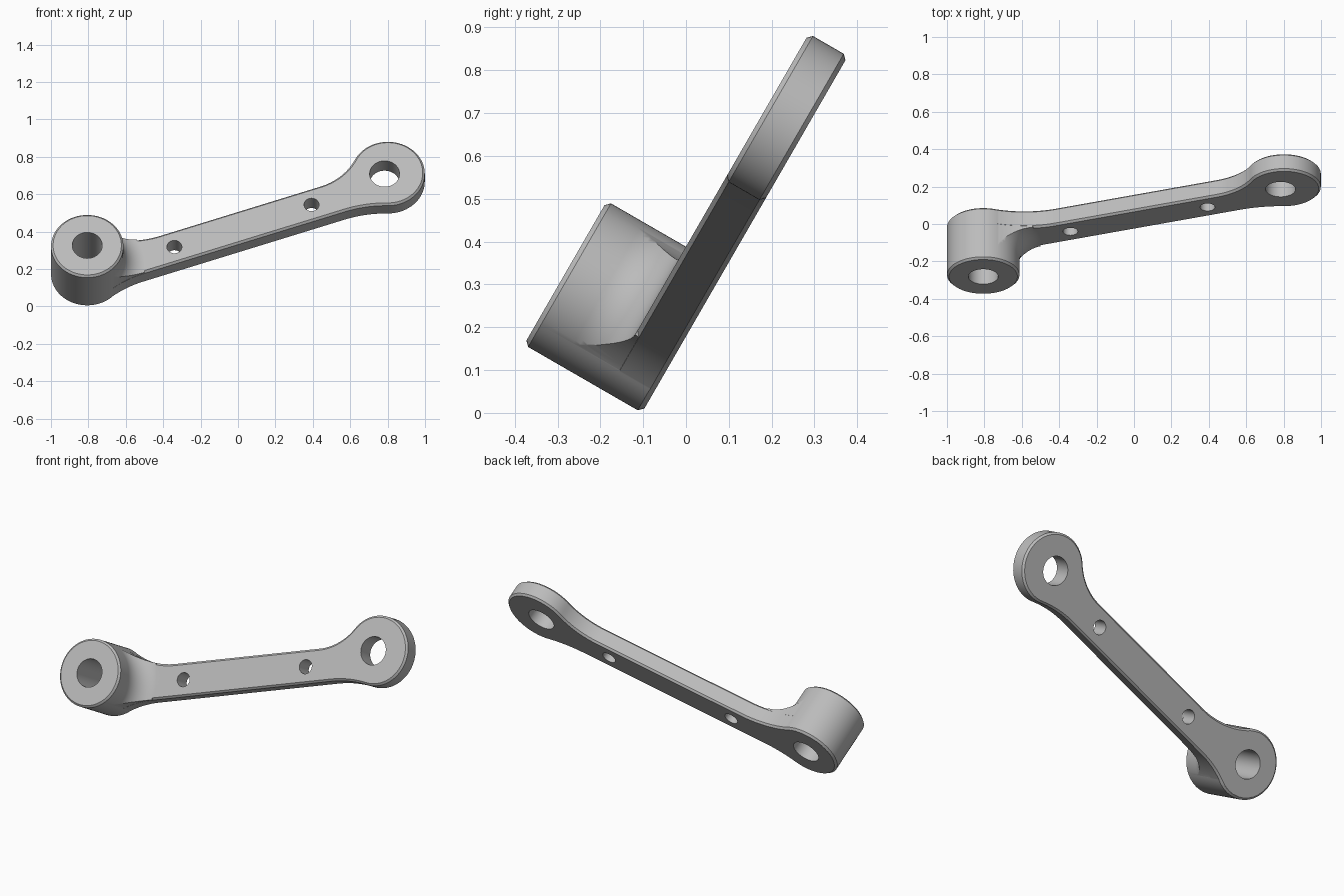
import bpy, bmesh
from math import sin, cos, pi, atan2, sqrt, radians
from mathutils import Matrix, Vector

cube = bpy.data.objects.get("Cube")
if cube:
    bpy.data.objects.remove(cube)

LENGTH = 1.706                  # distance between the end rings
R_BOSS, R_END = 0.1935, 0.198   # outer radii of the two ends
BAR_TOP, BAR_LOW = 0.047, -0.145
THICK, BOSS_H = 0.105, 0.318
CHAMFER, FLARE = 0.011, 0.115

metal = bpy.data.materials.new("plain grey")
metal.use_nodes = True
grey = (0.5, 0.5, 0.5, 1)
metal.diffuse_color = grey
metal.node_tree.nodes["Principled BSDF"].inputs["Base Color"].default_value = grey


def arc(centre, r, a0, a1, n):
    return [(centre[0] + r * cos(a0 + (a1 - a0) * i / n),
             centre[1] + r * sin(a0 + (a1 - a0) * i / n)) for i in range(n + 1)]


def fillet_centre(ring_x, r, rad, edge, direction):
    """Centre of an arc tangent to a bar edge and to an end ring."""
    side = 1 if edge > 0 else -1
    y = edge + side * rad
    return ring_x + direction * sqrt((r + rad) ** 2 - y * y), y


def outline(d):
    """Lever outline, moved inward by d."""
    ur = fillet_centre(LENGTH, R_END, 0.32, BAR_TOP, -1)
    ul = fillet_centre(0, R_BOSS, 0.5, BAR_TOP, 1)
    ll = fillet_centre(0, R_BOSS, 0.55, BAR_LOW, 1)
    lr = fillet_centre(LENGTH, R_END, 0.65, BAR_LOW, -1)

    def angle(a, b):
        return atan2(b[1] - a[1], b[0] - a[0])
    c0, c1 = (0, 0), (LENGTH, 0)
    loop = arc(c1, R_END - d, angle(c1, lr), angle(c1, ur), 48)
    loop += arc(ur, 0.32 + d, angle(ur, c1), -pi / 2, 14)[1:]
    loop += arc(ul, 0.5 + d, -pi / 2, angle(ul, c0), 14)
    loop += arc(c0, R_BOSS - d, angle(c0, ul), angle(c0, ll) + 2 * pi, 48)[1:]
    loop += arc(ll, 0.55 + d, angle(ll, c0), pi / 2, 10)[1:]
    loop += arc(lr, 0.65 + d, pi / 2, angle(lr, c1), 10)[:-1]
    return loop


def loft(name, rings, caps=True):
    """Solid from stacked rings of equal length; without caps it closes on itself."""
    bm = bmesh.new()
    vs = [[bm.verts.new(p) for p in ring] for ring in rings]
    n = len(vs[0])
    pairs = list(zip(vs, vs[1:])) + ([] if caps else [(vs[-1], vs[0])])
    for a, b in pairs:
        for i in range(n):
            j = (i + 1) % n
            bm.faces.new((a[i], a[j], b[j], b[i]))
    if caps:
        bm.faces.new(vs[0][::-1])
        bm.faces.new(vs[-1])
    bmesh.ops.recalc_face_normals(bm, faces=bm.faces[:])
    mesh = bpy.data.meshes.new(name)
    bm.to_mesh(mesh)
    bm.free()
    mesh.materials.append(metal)
    obj = bpy.data.objects.new(name, mesh)
    bpy.context.collection.objects.link(obj)
    return obj


def prism(name, levels):
    """Stack of outlines given as (inset, height)."""
    return loft(name, [[(x, y, h) for x, y in outline(d)] for d, h in levels])


def turned(name, profile, x=0, y=0, n=96, caps=True):
    """Turned solid from a (radius, height) profile."""
    return loft(name, [[(px, py, h) for px, py in arc((x, y), r, 0, 2 * pi, n)[:-1]]
                       for r, h in profile], caps)


def combine(target, tool, operation):
    mod = target.modifiers.new(operation.lower(), 'BOOLEAN')
    mod.operation, mod.object, mod.solver = operation, tool, 'EXACT'
    bpy.context.view_layer.objects.active = target
    bpy.ops.object.modifier_apply(modifier=mod.name)
    bpy.data.objects.remove(tool)


# Flat arm with chamfered edges
lever = prism("lever_arm", [(CHAMFER + 0.001, 0), (0.001, CHAMFER),
                            (0.001, THICK - CHAMFER), (CHAMFER + 0.001, THICK)])

# Tall boss at the lower end
boss = turned("boss", [(R_BOSS - CHAMFER, 0.0005), (R_BOSS, CHAMFER + 0.0005),
                       (R_BOSS, BOSS_H - CHAMFER), (R_BOSS - CHAMFER, BOSS_H)])

# Curved flare from the boss down to the arm, trimmed to the outline
curve = arc((R_BOSS + FLARE, THICK + FLARE), FLARE, -pi / 2, -pi, 12)
inner = R_BOSS - 0.04
flare = turned("flare", [(inner, 0.08), (R_BOSS + FLARE, 0.08)] + curve
               + [(inner, THICK + FLARE)], caps=False)
combine(flare, prism("flare_trim", [(0.0015, 0.06), (0.0015, 0.4)]), 'INTERSECT')
combine(lever, flare, 'UNION')
combine(lever, boss, 'UNION')

# Bores in both ends and two small holes in the bar
for x, y, r in ((0, 0, 0.08), (LENGTH - 0.019, 0, 0.08),
                (0.477, -0.049, 0.04), (1.255, -0.049, 0.04)):
    combine(lever, turned("hole_cutter", [(r, -0.1), (r, 0.5)], x, y, 48), 'DIFFERENCE')

# Stand the lever at its slant
place = (Matrix.Translation(Vector((-0.806, -0.103 + 0.5 * 0.194, 0.866 * 0.194)))
         @ Matrix.Rotation(radians(60), 4, 'X')
         @ Matrix.Rotation(radians(19.55), 4, 'Z'))
lever.data.transform(place)

# Smooth curved walls, crisp edges
bpy.ops.object.select_all(action='DESELECT')
lever.select_set(True)
bpy.context.view_layer.objects.active = lever
bpy.ops.object.shade_smooth_by_angle(angle=radians(30))
normals = lever.modifiers.new("even_normals", 'WEIGHTED_NORMAL')
normals.keep_sharp = True
